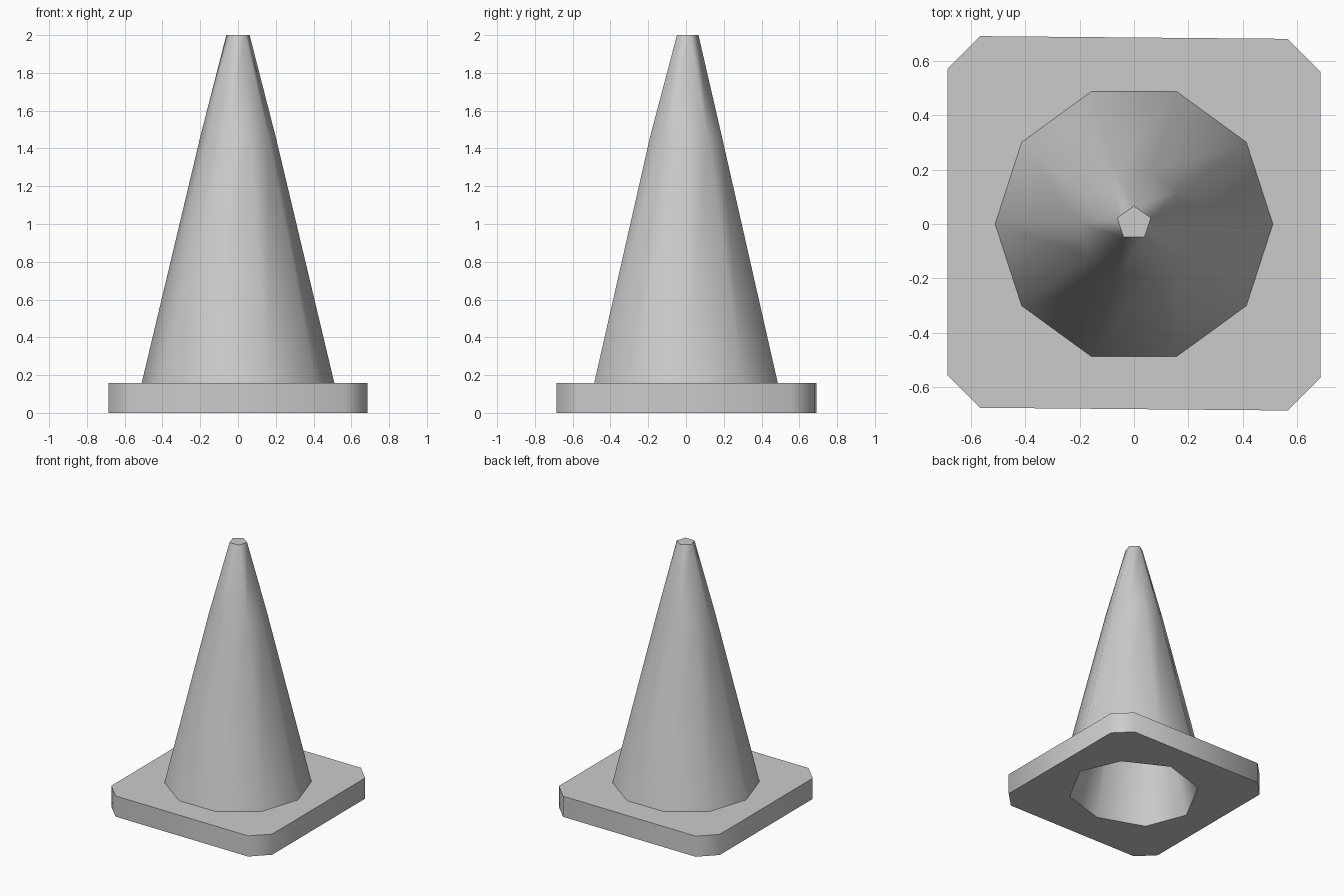
import bpy, bmesh
from math import cos, sin, radians

if "Cube" in bpy.data.objects:
    bpy.data.objects.remove(bpy.data.objects["Cube"])

PLATE_TOP = 0.158
PLATE = [(-.565, .69), (-.685, .57), (-.685, -.555), (-.565, -.675),
         (.565, -.685), (.685, -.565), (.685, .56), (.565, .68)]
HOLE = [(.325, -.32), (.5, 0), (.37, .30), (.05, .465),
        (-.29, .36), (-.475, .01), (-.355, -.295), (-.01, -.42)]
DECAGON = [(.51 * cos(radians(36 * i)), .511 * sin(radians(36 * i)))
           for i in range(10)]
TIP = [(.065 * cos(radians(90 + 72 * i)), .003 + .063 * sin(radians(90 + 72 * i)))
       for i in range(5)]


def ring(bm, pts, z, scale=1.0):
    return [bm.verts.new((x * scale, y * scale, z)) for x, y in pts]


def wall(bm, a, b):
    for i in range(len(a)):
        j = (i + 1) % len(a)
        bm.faces.new((a[i], a[j], b[j], b[i]))


def loop_edges(bm, vs):
    return [bm.edges.get((v, vs[i - 1])) or bm.edges.new((v, vs[i - 1]))
            for i, v in enumerate(vs)]


def finish(bm, name, flip=False):
    bmesh.ops.recalc_face_normals(bm, faces=bm.faces[:])
    if flip:
        bmesh.ops.reverse_faces(bm, faces=bm.faces[:])
    mesh = bpy.data.meshes.new(name)
    bm.to_mesh(mesh)
    bm.free()
    ob = bpy.data.objects.new(name, mesh)
    bpy.context.collection.objects.link(ob)
    bpy.ops.object.select_all(action='DESELECT')
    ob.select_set(True)
    bpy.context.view_layer.objects.active = ob
    bpy.ops.object.shade_smooth_by_angle(angle=radians(50))


# Chamfered plate, open in the middle
bm = bmesh.new()
low, high = ring(bm, PLATE, 0), ring(bm, PLATE, PLATE_TOP)
wall(bm, low, high)
for outer, pts, z in ((low, HOLE, 0), (high, DECAGON, PLATE_TOP)):
    inner = ring(bm, pts, z)
    edges = loop_edges(bm, outer) + loop_edges(bm, inner)
    bmesh.ops.triangle_fill(bm, edges=edges, use_beauty=True)
finish(bm, "base_plate")

# Ten-sided cone narrowing to a closed five-sided tip
bm = bmesh.new()
foot = ring(bm, DECAGON, PLATE_TOP)
mid = ring(bm, DECAGON, 1.46, .2 / .51)
tip = ring(bm, TIP, 2.0)
wall(bm, foot, mid)
for i in range(5):
    a, b, c = (mid[(2 * i + k) % 10] for k in (2, 3, 4))
    bm.faces.new((a, b, tip[i]))
    bm.faces.new((b, c, tip[(i + 1) % 5], tip[i]))
bm.faces.new(tip)
finish(bm, "cone_shell")

# Hollow inside of the cone, facing inward
bm = bmesh.new()
mouth = ring(bm, HOLE, 0)
end = ring(bm, HOLE, 1.9, .12)
wall(bm, mouth, end)
bm.faces.new(end)
finish(bm, "inner_liner", flip=True)
